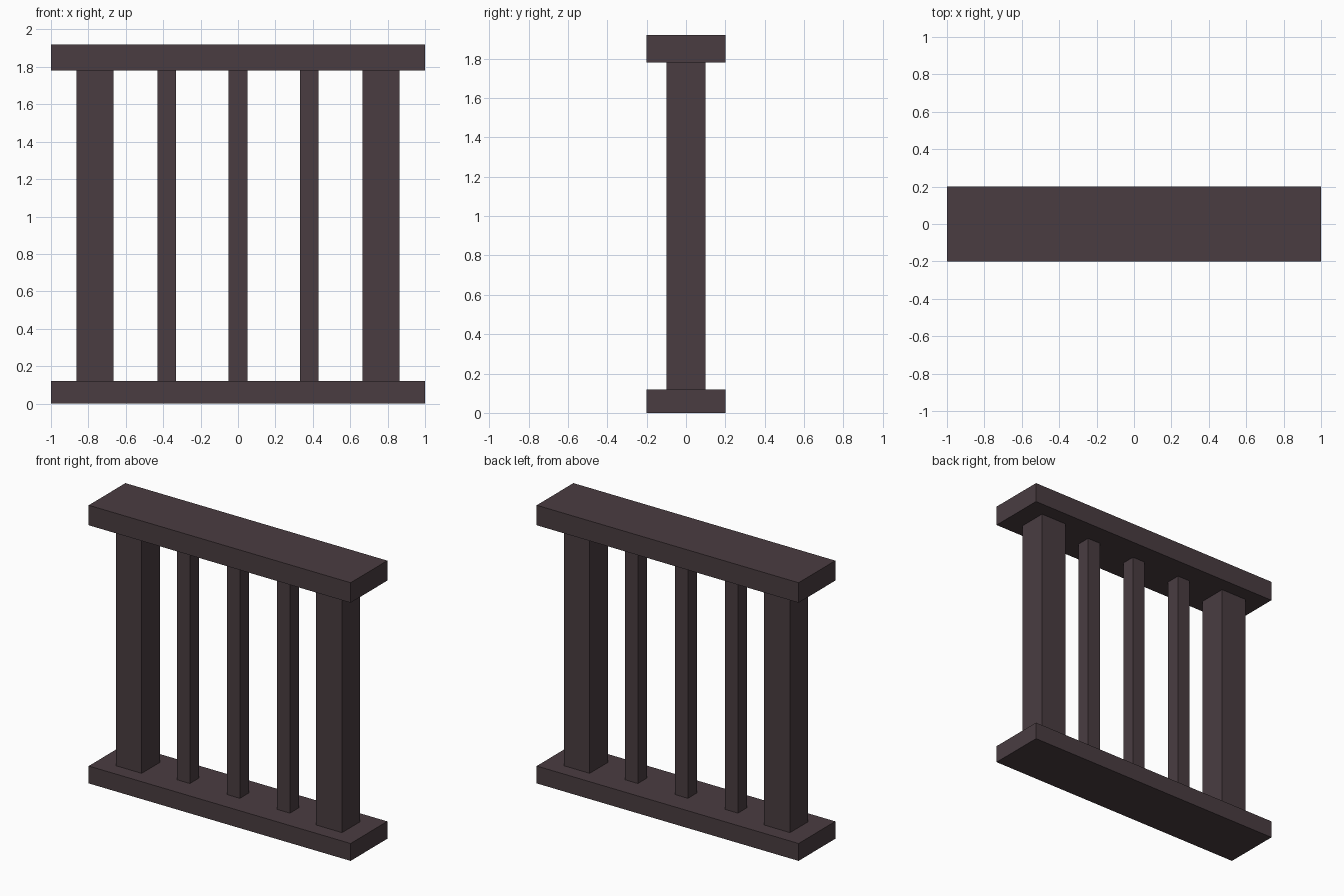
import bpy

if "Cube" in bpy.data.objects:
    bpy.data.objects.remove(bpy.data.objects["Cube"])

mat = bpy.data.materials.new("dark_wood")
mat.diffuse_color = (0.068, 0.046, 0.053, 1)
mat.use_nodes = True
mat.node_tree.nodes["Principled BSDF"].inputs["Base Color"].default_value = mat.diffuse_color

BASE_TOP, RAIL_BOTTOM, TOP = 0.12, 1.782, 1.92


def box(name, x, width, depth, z0, z1):
    bpy.ops.mesh.primitive_cube_add(size=1, location=(x, 0, (z0 + z1) / 2))
    ob = bpy.context.object
    ob.name = name
    ob.scale = (width, depth, z1 - z0)
    bpy.ops.object.transform_apply(location=False, rotation=False, scale=True)
    ob.data.materials.append(mat)
    return ob


# Horizontal rails
box("bottom_rail", 0, 2, 0.4, 0, BASE_TOP)
box("top_rail", 0, 2, 0.4, RAIL_BOTTOM, TOP)

# Thick end posts
for side, x in (("left", -0.765), ("right", 0.765)):
    box(f"{side}_post", x, 0.198, 0.198, BASE_TOP, RAIL_BOTTOM)

# Thin balusters between the posts
for i in (-1, 0, 1):
    box(f"baluster_{i + 2}", i * 0.382, 0.099, 0.099, BASE_TOP, RAIL_BOTTOM)
